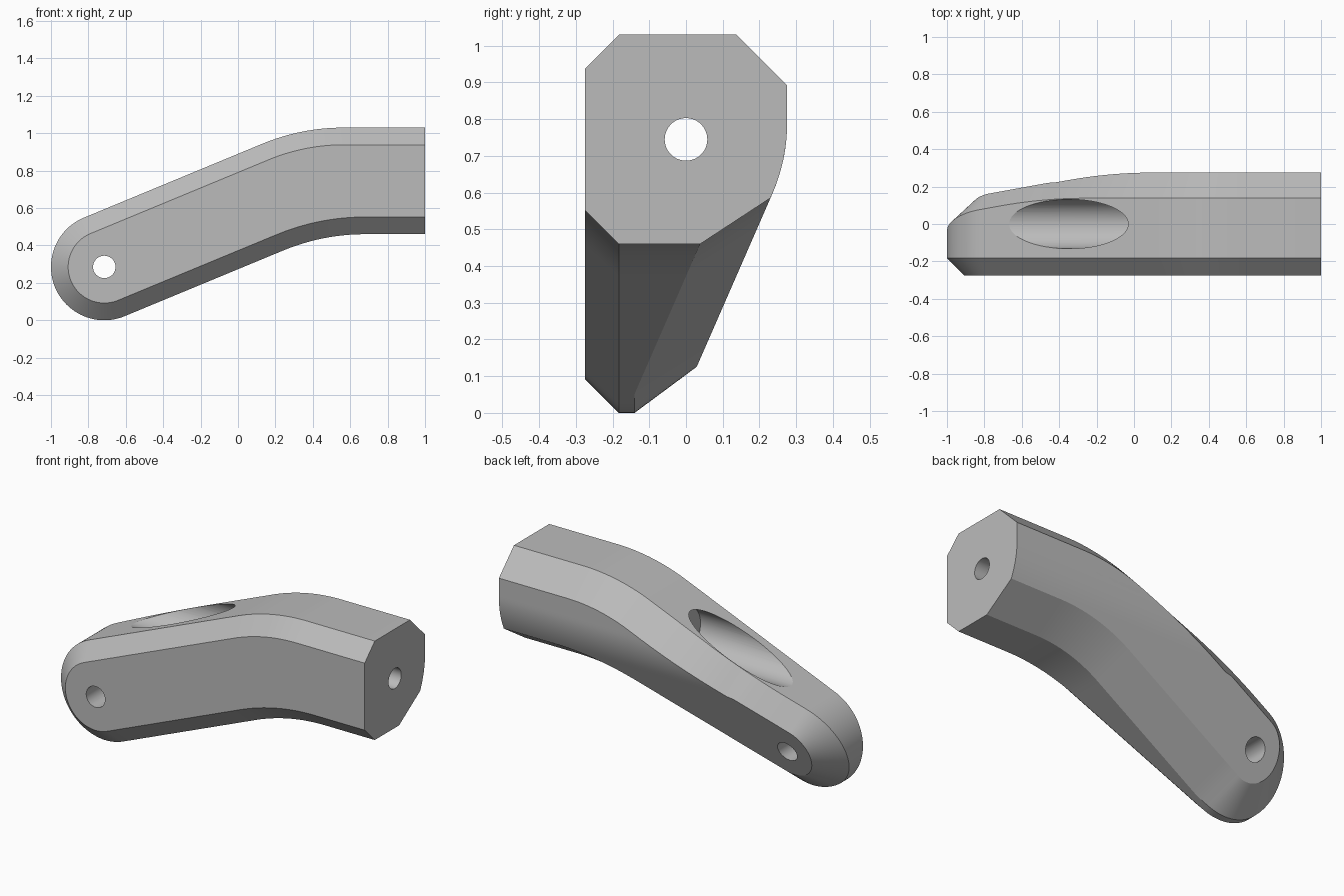
import bpy
import bmesh
from math import radians, tan, sin, cos, pi, sqrt
from mathutils import Vector

if "Cube" in bpy.data.objects:
    bpy.data.objects.remove(bpy.data.objects["Cube"])

HALF = 0.285              # half height of the arm
PIVOT = Vector((-0.715, HALF))
TILT = radians(22.5)
END_Z = 0.745             # centre height of the level end
SIDE = 0.275
FRONT_CHAMFER, BACK_CHAMFER = 0.092, 0.137
BEND = 1.14               # bend radius of top and bottom edges
SLOPE, KNEE, BLEND = 0.437, 0.688, 0.095


def back_y(z):
    """Back face: upright above the knee, leaning forward below, blended."""
    d = KNEE - z
    if d <= -BLEND:
        return SIDE
    if d >= BLEND:
        return SIDE - SLOPE * d
    return SIDE - SLOPE * (d + BLEND) ** 2 / (4 * BLEND)


def edge_chain(side):
    """Points and outward normals from the rounded tip to the level end."""
    chain = []
    for i in range(25):
        a = TILT + pi - side * i / 24 * pi / 2
        n = Vector((cos(a), sin(a)))
        chain.append((PIVOT + n * HALF, n))
    start, n = chain[-1]
    corner_z = END_Z + side * HALF
    corner = Vector((start.x + (corner_z - start.y) / tan(TILT), corner_z))
    reach = BEND * tan(TILT / 2)
    bend_start = corner - Vector((cos(TILT), sin(TILT))) * reach
    chain += [(start.lerp(bend_start, i / 24), n) for i in range(1, 24)]
    centre = Vector((corner.x + reach, corner_z - BEND))
    for i in range(17):
        a = pi / 2 + TILT * (1 - i / 16)
        up = Vector((cos(a), sin(a)))
        chain.append((centre + up * BEND, up * side))
    chain.append((Vector((1, corner_z)), Vector((0, side))))
    return chain


def edge_section(p, n):
    """Front inset, front outer, back outer and back inset points."""
    lean = SLOPE * n.y if p.y < KNEE else 0
    f = p - n * FRONT_CHAMFER
    b = p - n * (BACK_CHAMFER / sqrt(1 + lean * lean))
    y = max(back_y(p.y) - BACK_CHAMFER, -0.14)
    return [Vector((f.x, -SIDE, f.y)), Vector((p.x, FRONT_CHAMFER - SIDE, p.y)),
            Vector((p.x, y, p.y)), Vector((b.x, back_y(b.y), b.y))]


def build_arm():
    bm = bmesh.new()
    rings = []
    for (tp, tn), (bp, bn) in zip(edge_chain(1), edge_chain(-1)):
        top, bottom = edge_section(tp, tn), edge_section(bp, bn)
        rung = [top[3].lerp(bottom[3], i / 20) for i in range(1, 20)]
        for v in rung:
            v.y = back_y(v.z)
        rings.append([bm.verts.new(v) for v in top + rung + bottom[::-1]])
    for a, b in zip(rings, rings[1:]):
        for i in range(len(a)):
            j = (i + 1) % len(a)
            bm.faces.new((a[i], a[j], b[j], b[i]))
    bm.faces.new(rings[-1])
    bmesh.ops.remove_doubles(bm, verts=bm.verts, dist=0.0002)
    bmesh.ops.dissolve_degenerate(bm, edges=bm.edges, dist=0.0001)
    bmesh.ops.recalc_face_normals(bm, faces=bm.faces)
    mesh = bpy.data.meshes.new("bent_arm")
    bm.to_mesh(mesh)
    bm.free()
    obj = bpy.data.objects.new("bent_arm", mesh)
    bpy.context.collection.objects.link(obj)
    return obj


def drill(obj, name, radius, location, length, rotation):
    """Cut a round hole with a cylinder, then discard the cutter."""
    bpy.ops.mesh.primitive_cylinder_add(vertices=64, radius=radius, depth=length,
                                        location=location, rotation=rotation)
    cutter = bpy.context.object
    cutter.name = name
    cutter.hide_render = True
    mod = obj.modifiers.new(name, 'BOOLEAN')
    mod.operation, mod.solver, mod.object = 'DIFFERENCE', 'EXACT', cutter
    bpy.ops.object.select_all(action='DESELECT')
    bpy.context.view_layer.objects.active = obj
    obj.select_set(True)
    bpy.ops.object.modifier_apply(modifier=name)
    bpy.data.objects.remove(cutter)


arm = build_arm()

# Material
steel = bpy.data.materials.new("plain_grey")
steel.use_nodes = True
grey = (0.5, 0.5, 0.5, 1)
steel.diffuse_color = grey
steel.node_tree.nodes["Principled BSDF"].inputs["Base Color"].default_value = grey
arm.data.materials.append(steel)

# Pivot hole, lengthwise bolt hole and its counterbore in the sloping top
drill(arm, "pivot_hole", 0.06, (PIVOT.x, 0, PIVOT.y), 2, (pi / 2, 0, 0))
drill(arm, "bolt_hole", 0.058, (0.5, 0, END_Z), 1.8, (0, pi / 2, 0))
drill(arm, "counterbore", 0.132, (-0.5, 0, END_Z), 1, (0, pi / 2, 0))

bpy.ops.object.shade_smooth_by_angle(angle=radians(22))
